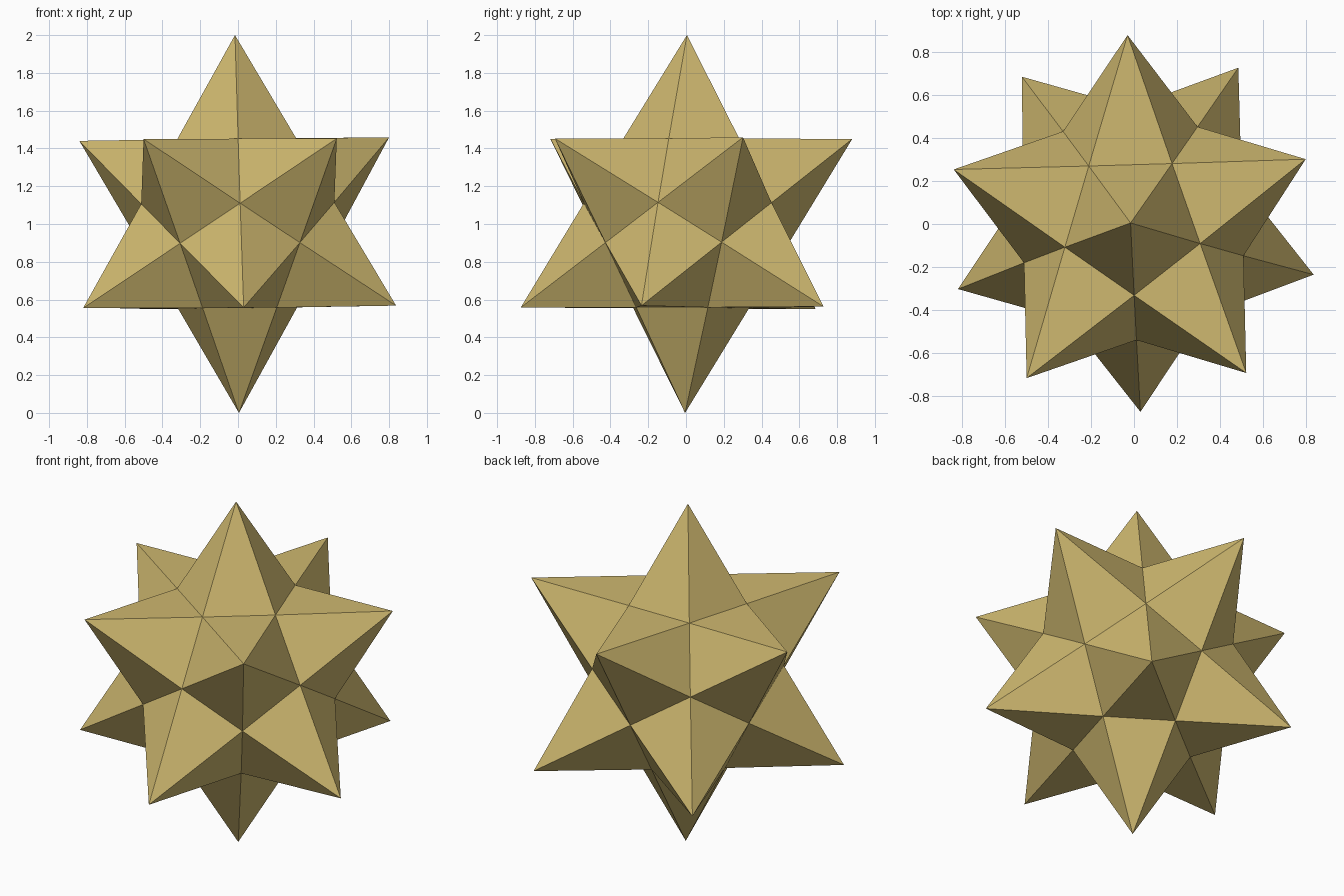
import bpy
import bmesh
from mathutils import Vector

default = bpy.data.objects.get("Cube")
if default:
    bpy.data.objects.remove(default, do_unlink=True)

# Matte gold
gold = bpy.data.materials.new("matte_gold")
gold.use_nodes = True
colour = (0.62, 0.48, 0.16, 1.0)
gold.diffuse_color = colour
bsdf = next(n for n in gold.node_tree.nodes if n.type == "BSDF_PRINCIPLED")
bsdf.inputs["Base Color"].default_value = colour
bsdf.inputs["Roughness"].default_value = 0.8

# Spike tips: top, upper ring, lower ring, bottom (slightly uneven, as if hand cut)
top = [(-0.016, 0.005, 2.0)]
upper_ring = [(-0.03, 0.88, 1.45), (-0.84, 0.254, 1.44), (-0.5, -0.718, 1.45),
              (0.523, -0.694, 1.453), (0.8, 0.302, 1.459)]
lower_ring = [(0.486, 0.728, 0.563), (-0.522, 0.686, 0.549), (-0.82, -0.303, 0.555),
              (0.03, -0.875, 0.558), (0.837, -0.236, 0.568)]
bottom = [(0.005, -0.005, 0.0)]
tips = [Vector(p) for p in top + upper_ring + lower_ring + bottom]
centre = sum(tips, Vector()) / len(tips)
CORE_RATIO = 0.71

# Triangular cage through the tips; each cage face gives one valley point
cage = bmesh.new()
for tip in tips:
    cage.verts.new(tip)
bmesh.ops.convex_hull(cage, input=list(cage.verts))
cage.verts.index_update()
cage.faces.index_update()

# Star: two flanks meet along the valley beneath each cage edge
star = bmesh.new()
points = {v: star.verts.new(v.co) for v in cage.verts}
valleys = {f: star.verts.new(centre.lerp(f.calc_center_median(), CORE_RATIO))
           for f in cage.faces}
for edge in cage.edges:
    if len(edge.link_faces) != 2:
        continue
    first, second = (valleys[f] for f in edge.link_faces)
    for end in edge.verts:
        star.faces.new((points[end], first, second))
bmesh.ops.recalc_face_normals(star, faces=list(star.faces))

mesh = bpy.data.meshes.new("spiked_star")
star.to_mesh(mesh)
star.free()
cage.free()
mesh.materials.append(gold)
bpy.context.collection.objects.link(bpy.data.objects.new("spiked_star", mesh))
